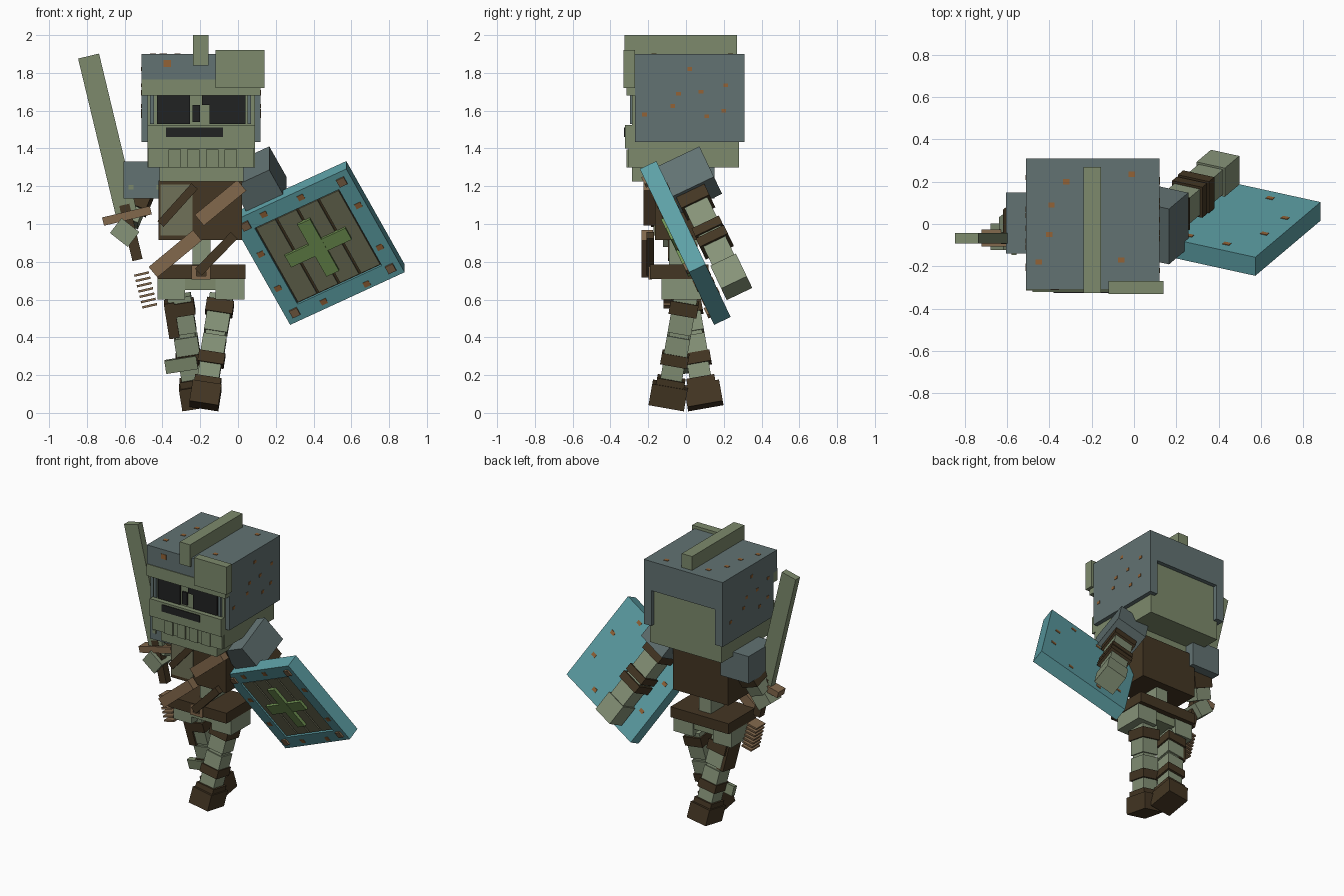
import bpy, bmesh, math
from mathutils import Matrix, Vector

if "Cube" in bpy.data.objects:
    bpy.data.objects.remove(bpy.data.objects["Cube"], do_unlink=True)


def make_mat(name, rgb):
    lin = [((c / 255 + 0.055) / 1.055) ** 2.4 for c in rgb] + [1]
    m = bpy.data.materials.new(name)
    m.use_nodes = True
    m.diffuse_color = lin
    bsdf = m.node_tree.nodes["Principled BSDF"]
    bsdf.inputs["Base Color"].default_value = lin
    bsdf.inputs["Roughness"].default_value = 0.9
    return m


SLATE = make_mat("slate_metal", (98, 114, 114))
GREEN = make_mat("moss_green", (125, 138, 108))
PALE = make_mat("pale_green", (134, 147, 120))
TEAL = make_mat("teal_metal", (93, 160, 166))
DARK = make_mat("dark_leather", (68, 54, 35))
TAN = make_mat("tan_leather", (130, 104, 76))
PLANK = make_mat("olive_wood", (112, 113, 88))
CROSS = make_mat("leaf_green", (112, 146, 82))
BLACK = make_mat("black", (33, 34, 34))
RUST = make_mat("rust", (146, 98, 54))
ID = Matrix.Identity(4)


def frame(loc, rx=0, ry=0):
    return (Matrix.Translation(loc) @ Matrix.Rotation(math.radians(rx), 4, 'X')
            @ Matrix.Rotation(math.radians(ry), 4, 'Y'))


def box(name, x, y, z, mat, m=ID):
    """Box from (min, max) ranges in the frame m."""
    me = bpy.data.meshes.new(name)
    bm = bmesh.new()
    bmesh.ops.create_cube(bm, size=1)
    for v in bm.verts:
        v.co = Vector([(r[0] + r[1]) / 2 + c * (r[1] - r[0]) for r, c in zip((x, y, z), v.co)])
    bm.to_mesh(me)
    bm.free()
    me.materials.append(mat)
    ob = bpy.data.objects.new(name, me)
    ob.matrix_world = m
    bpy.context.collection.objects.link(ob)
    return ob


def mid(c, w):
    return (c - w / 2, c + w / 2)


def bar(name, p, q, width, y, mat):
    """Flat strip between two points of the front plane."""
    d = Vector((q[0] - p[0], q[1] - p[1]))
    m = frame(((p[0] + q[0]) / 2, 0, (p[1] + q[1]) / 2), 0, -math.degrees(math.atan2(d.y, d.x)))
    box(name, mid(0, d.length), y, mid(0, width), mat, m)


# Head and face
box("head", (-.48, .09), (-.285, .28), (1.30, 1.80), GREEN)
box("chin", (-.415, .03), (-.285, .08), (1.225, 1.30), GREEN)
box("upper_jaw", (-.48, .09), (-.322, -.25), (1.40, 1.525), GREEN)
box("lower_jaw", (-.475, .085), (-.305, -.25), (1.30, 1.40), GREEN)
for i in range(4):
    box("tooth", mid(-.335 + i * .099, .066), (-.314, -.30), (1.30, 1.395), GREEN)
box("mouth", (-.38, -.08), (-.327, -.32), (1.46, 1.51), BLACK)
box("right_eye", (-.43, -.255), (-.297, -.28), (1.53, 1.68), BLACK)
box("left_eye", (-.15, .04), (-.297, -.28), (1.53, 1.68), BLACK)
box("nose_lower", (-.24, -.20), (-.297, -.28), (1.54, 1.63), BLACK)
box("nose_upper", (-.19, -.15), (-.297, -.28), (1.63, 1.68), BLACK)
for x in (-.455, .06):
    box("eye_frame", mid(x, .02), (-.297, -.28), (1.53, 1.68), SLATE)

# Helmet, open at the face and at the lower back
box("helmet_crown", (-.51, .12), (-.31, .31), (1.75, 1.90), SLATE)
box("helmet_back_band", (-.51, .12), (.27, .31), (1.69, 1.75), SLATE)
for x, c in (((-.51, -.478), (-.51, -.45)), ((.088, .12), (.06, .12))):
    box("helmet_side", x, (-.27, .31), (1.435, 1.75), SLATE)
    box("helmet_back_edge", c, (.275, .31), (1.435, 1.69), SLATE)
box("helmet_brow", (-.51, .12), (-.315, -.27), (1.68, 1.765), GREEN)
box("helmet_visor", (-.12, .14), (-.33, -.27), (1.72, 1.92), GREEN)
box("helmet_crest", (-.238, -.155), (-.325, .27), (1.84, 2.0), GREEN)
for y, z in ((.08, 1.70), (.21, 1.735), (-.07, 1.625), (-.22, 1.58), (.11, 1.57), (.02, 1.82),
             (-.04, 1.69), (.2, 1.6)):
    box("rust_side", (.11, .123), mid(y, .025), mid(z, .02), RUST)
    box("rust_side", (-.513, -.50), mid(-y, .025), mid(z, .02), RUST)
for x, y in ((-.39, .09), (-.01, .235), (-.40, -.05), (-.17, -.1), (-.06, -.17), (-.32, .2), (-.45, -.18)):
    box("rust_top", mid(x, .03), mid(y, .025), (1.89, 1.903), RUST)
box("rust_front", mid(-.375, .04), (-.313, -.30), mid(1.85, .035), RUST)

# Torso, belt and hips
box("torso", (-.42, .02), (-.165, .118), (.915, 1.23), DARK)
box("chest_panel", (-.41, -.24), (-.172, -.15), (.94, 1.21), PLANK)
bar("chest_strap", (-.41, 1.0), (-.23, 1.20), .045, (-.185, -.165), DARK)
bar("sash_upper", (-.205, 1.02), (.02, 1.205), .075, (-.225, -.165), TAN)
bar("sash_lower", (-.45, .745), (-.215, .94), .072, (-.235, -.175), TAN)
bar("belt_strap", (-.21, .745), (-.02, .94), .05, (-.21, -.17), DARK)
box("spine", (-.24, -.145), (-.09, .06), (.76, .93), PALE)
box("belt", (-.425, .04), (-.19, .12), (.71, .785), DARK)
bm_parts = (((-.245, -.22), (.705, .78)), ((-.17, -.145), (.705, .78)),
            ((-.22, -.17), (.76, .78)), ((-.22, -.17), (.705, .725)))
for x, z in bm_parts:
    box("belt_buckle", x, (-.198, -.18), z, TAN)
box("pelvis", (-.28, -.12), (-.13, .08), (.65, .71), GREEN)
for x in ((-.425, -.28), (-.12, .035)):
    box("hip", x, (-.13, .09), (.60, .71), PALE)

# Legs in a walking stance
for side, x, s in (("left", -.087, -1), ("right", -.312, 1)):
    m = frame((x, 0, .62), 10 * s, -9 * s)

    def seg(name, w, d, top, bottom, mat):
        box(side + "_" + name, mid(0, w), mid(0, d), (-bottom, -top), mat, m)
    seg("thigh_band", .145, .15, .03, .10, DARK)
    seg("thigh", .125, .125, 0, .20, PALE)
    seg("knee_joint", .105, .105, .20, .24, PALE)
    seg("lower_thigh", .125, .125, .22, .32, PALE)
    seg("knee_band", .14, .145, .315, .375, DARK)
    seg("shin", .115, .115, .37, .46, PALE)
    seg("boot_cuff", .14, .15, .45, .49, DARK)
    seg("boot", .155, .19, .485, .60, DARK)
R = frame((-.312, 0, .62), 10, -9)
box("right_thigh_guard", (-.085, -.03), (-.075, .06), (-.21, -.02), DARK, R)
box("right_knee_plate", (-.13, .04), (-.085, -.05), (-.39, -.32), GREEN, R)

# Left arm, swung out and back
A = frame((.113, 0, 1.223), 25.5, -27)
box("left_shoulder_guard", mid(0, .22), mid(0, .29), mid(0, .20), SLATE, A)
for name, w, a, b, mat in (("shoulder_band", .165, .09, .17, DARK), ("upper_arm", .135, .15, .32, PALE),
                           ("elbow_band", .16, .305, .355, DARK), ("forearm", .13, .35, .56, PALE),
                           ("wrist_band", .165, .37, .425, DARK), ("hand", .15, .55, .70, PALE)):
    box("left_" + name, mid(0, w), mid(0, w), (-b, -a), mat, A)

# Shield strapped to the left arm
S = A @ Matrix.Translation((.146, -.143, -.40))
H, I, T = .34, .25, .0485
box("shield_back", (-H, H), (-.01, T), (-H, H), TEAL, S)
for s in (-1, 1):
    e = sorted((s * H, s * I))
    box("shield_rim_side", e, (-T, 0), (-H, H), TEAL, S)
    box("shield_rim_end", (-I, I), (-T, 0), e, TEAL, S)
    for t in (-1, 1):
        box("shield_bolt", mid(s * .285, .045), (-T - .012, -T + .01), mid(t * .285, .045), TAN, S)
box("shield_panel", (-I, I), (-.03, -.005), (-I, I), DARK, S)
for i in range(4):
    box("shield_plank", mid(-.1875 + i * .125, .112), (-.042, -.02), (-.243, .243), PLANK, S)
box("shield_cross_upright", mid(0, .075), (-.062, -.035), (-.17, .17), CROSS, S)
box("shield_cross_bar", (-.18, .18), (-.060, -.035), mid(0, .075), CROSS, S)
for x, z in ((-.29, .1), (-.3, -.12), (-.12, -.3), (.13, -.31), (.3, .12), (.29, -.15), (.05, .3), (-.17, .3)):
    box("rust_shield_front", mid(x, .035), (-T - .003, -T + .01), mid(z, .03), RUST, S)
    box("rust_shield_back", mid(-x * .9, .035), (T - .01, T + .003), mid(z * .9, .025), RUST, S)

# Right arm
box("right_shoulder_guard", (-.605, -.38), (-.14, .15), (1.135, 1.33), SLATE)
for x in (-.567, -.42):
    box("right_guard_rivet", mid(x, .025), (-.147, -.13), mid(1.195, .025), GREEN)
B = frame((-.52, .02, 1.16), -18, 22)
box("right_shoulder_band", mid(0, .14), mid(0, .14), (-.09, .02), DARK, B)
box("right_forearm", mid(0, .115), mid(0, .115), (-.17, -.08), PALE, B)
H2 = frame((-.60, -.06, .955), 0, 38)
box("right_hand", mid(0, .12), mid(0, .125), mid(0, .10), PALE, H2)

# Sword
W = frame((-.588, -.067, 1.043), 0, -13.5)
box("sword_blade", mid(0, .114), mid(0, .05), (0, .87), GREEN, W)
box("sword_guard", mid(0, .26), mid(0, .08), mid(0, .045), TAN, W)
box("sword_grip", mid(0, .055), mid(0, .055), (-.24, .06), DARK, W)

# Hanging tattered slats
for i in range(7):
    k = frame((-.51 + i * .007, -.07, .735 - i * .028), 0, -13)
    box("tattered_slat", mid(0, .08), mid(0, .10), mid(0, .012), TAN, k)
